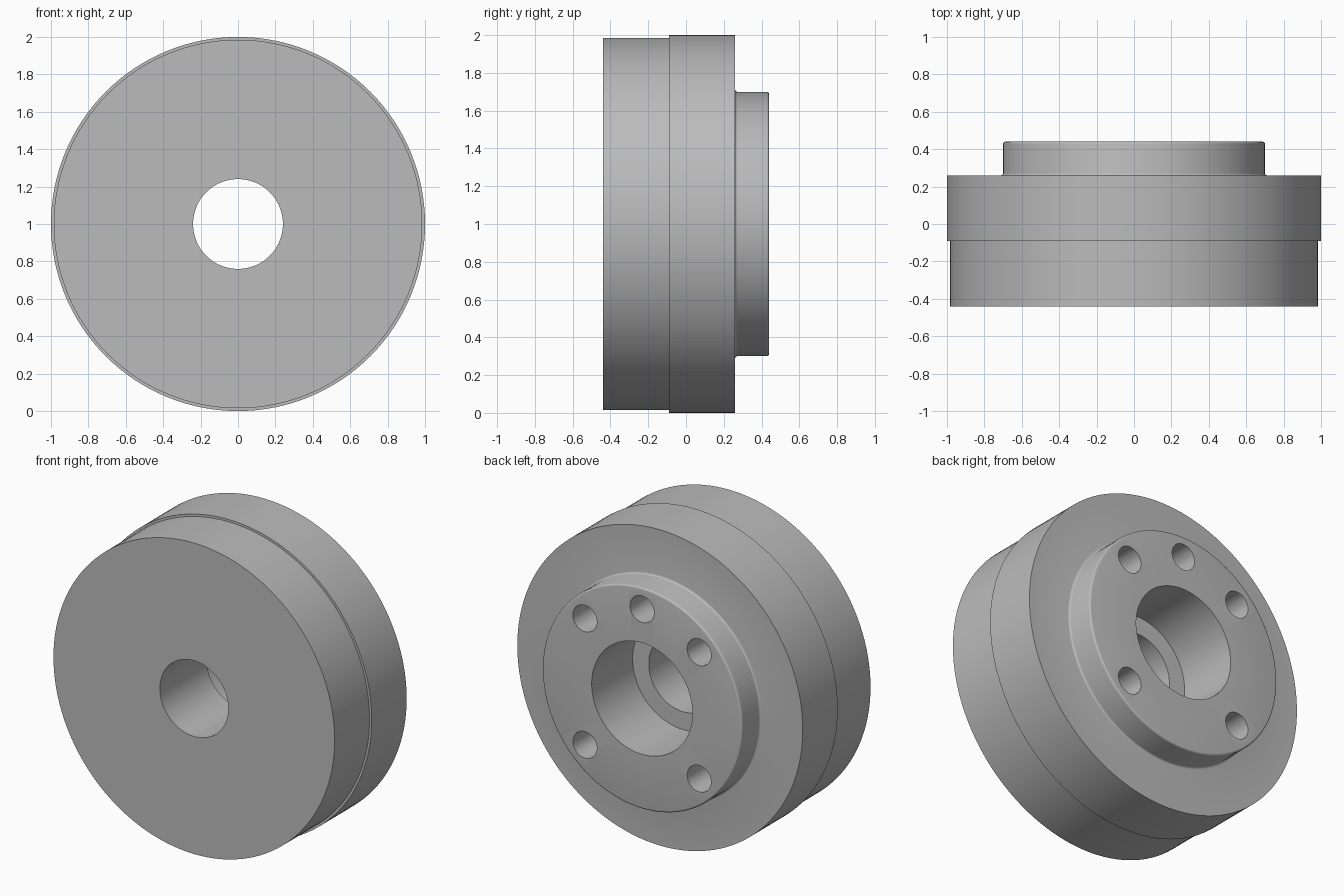
import bpy, bmesh, math
from mathutils import Matrix, Vector

cube = bpy.data.objects.get("Cube")
if cube:
    bpy.data.objects.remove(cube, do_unlink=True)

SEGMENTS = 128
CENTRE_Z = 1.0

# Plain grey metal
metal = bpy.data.materials.new("grey metal")
metal.use_nodes = True
GREY = (0.5, 0.5, 0.5, 1)
metal.diffuse_color = GREY
metal.node_tree.nodes["Principled BSDF"].inputs["Base Color"].default_value = GREY


def add_object(name, bm):
    bmesh.ops.recalc_face_normals(bm, faces=bm.faces)
    mesh = bpy.data.meshes.new(name)
    bm.to_mesh(mesh)
    bm.free()
    mesh.materials.append(metal)
    obj = bpy.data.objects.new(name, mesh)
    bpy.context.collection.objects.link(obj)
    return obj


def lathe(name, profile):
    """Revolve a closed (radius, y) profile about the hub axis."""
    bm = bmesh.new()
    verts = [bm.verts.new((r, y, CENTRE_Z)) for r, y in profile]
    edges = [bm.edges.new((v, verts[(i + 1) % len(verts)])) for i, v in enumerate(verts)]
    bmesh.ops.spin(bm, geom=verts + edges, cent=(0, 0, CENTRE_Z), axis=(0, 1, 0),
                   angle=math.tau, steps=SEGMENTS, use_merge=True)
    bmesh.ops.remove_doubles(bm, verts=bm.verts, dist=1e-5)
    return add_object(name, bm)


def arc(cr, cy, radius, start, end, steps=4):
    """Points of a small rounded corner in the profile."""
    angles = [math.radians(start + (end - start) * i / steps) for i in range(steps + 1)]
    return [(cr + radius * math.cos(a), cy + radius * math.sin(a)) for a in angles]


# Stepped hub: front disc, wider rear disc, raised boss, counterbore and centre bore
BORE, COUNTERBORE, BOSS = 0.24, 0.353, 0.70
FRONT, SEAM, BACK, BOSS_END, FLOOR = -0.44, -0.09, 0.26, 0.44, 0.03
profile = [(BORE, FRONT), (0.985, FRONT), (0.985, SEAM), (1.0, SEAM), (1.0, BACK)]
profile += arc(BOSS + 0.012, BACK + 0.012, 0.012, 270, 180)
profile += arc(BOSS - 0.012, BOSS_END - 0.012, 0.012, 0, 90)
profile += [(COUNTERBORE, BOSS_END), (COUNTERBORE, FLOOR), (BORE, FLOOR)]
hub = lathe("hub", profile)

# Five blind bolt holes in the boss; the lowest position is left solid
bm = bmesh.new()
for degrees in (45, 90, 135, 225, 315):
    a = math.radians(degrees)
    place = Matrix.Translation(Vector((0.566 * math.cos(a), BOSS_END - 0.15,
                                       CENTRE_Z + 0.566 * math.sin(a))))
    bmesh.ops.create_cone(bm, cap_ends=True, segments=40, radius1=0.084, radius2=0.084,
                          depth=0.6, matrix=place @ Matrix.Rotation(math.pi / 2, 4, "X"))
cutter = add_object("bolt_hole_cutter", bm)
cutter.hide_render = True

cut = hub.modifiers.new("bolt holes", "BOOLEAN")
cut.operation = "DIFFERENCE"
cut.solver = "EXACT"
cut.object = cutter
bpy.context.view_layer.objects.active = hub
hub.select_set(True)
bpy.ops.object.modifier_apply(modifier=cut.name)
bpy.data.objects.remove(cutter, do_unlink=True)

# Smooth round walls, crisp edges
bpy.ops.object.shade_smooth_by_angle(angle=math.radians(30))
